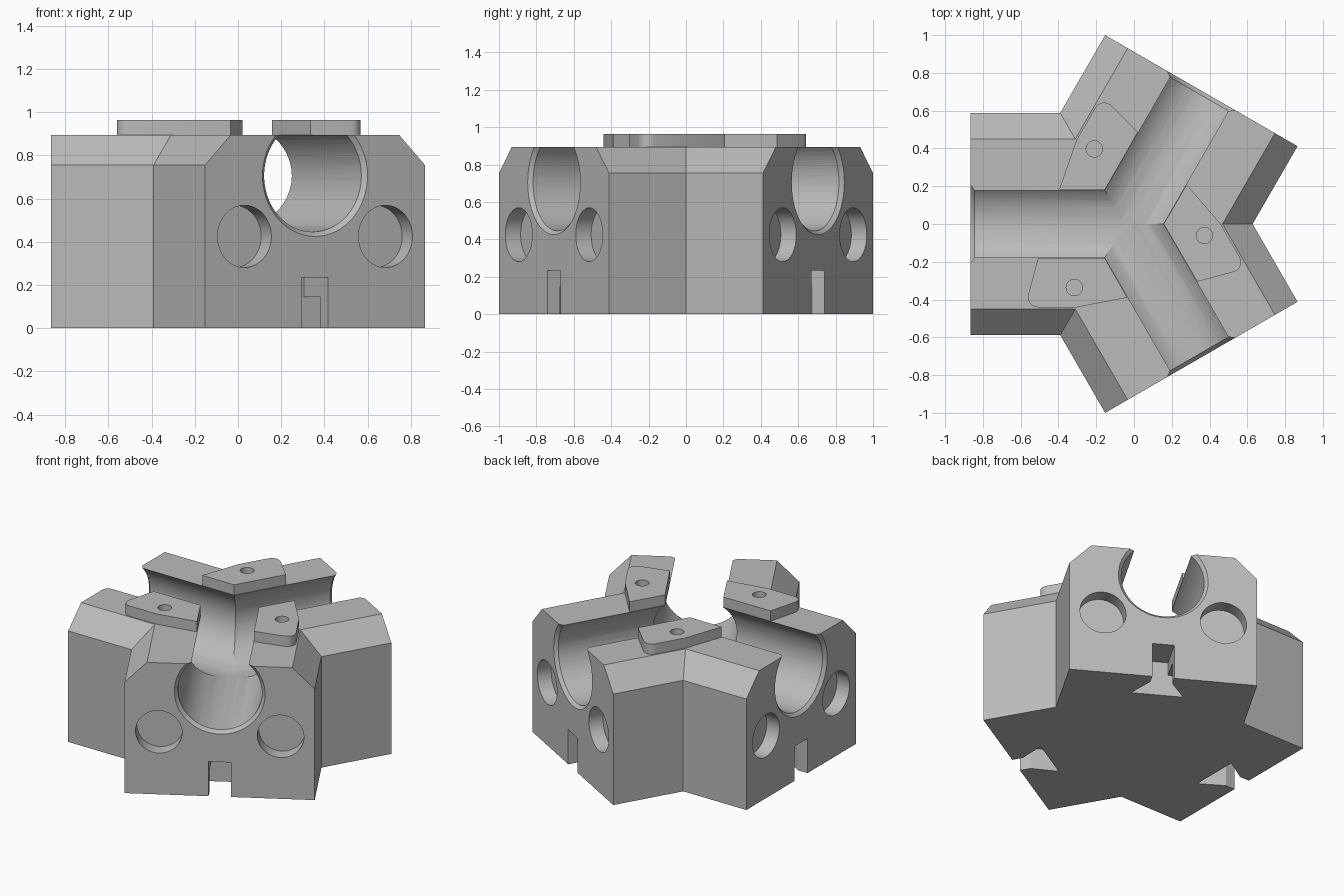
import bpy, bmesh, math
from mathutils import Matrix, Vector

cube = bpy.data.objects.get("Cube")
if cube:
    bpy.data.objects.remove(cube, do_unlink=True)

mat = bpy.data.materials.new("plain grey")
mat.use_nodes = True
GREY = (0.5, 0.5, 0.5, 1)
mat.diffuse_color = GREY
mat.node_tree.nodes["Principled BSDF"].inputs["Base Color"].default_value = GREY

CENTRE = Matrix.Translation((-0.051, 0, 0))
LENGTH, HALF, TOP = 0.815, 0.588, 0.895
ARMS = [math.radians(a) for a in (60, 180, 300)]


def turn(angle):
    return CENTRE @ Matrix.Rotation(angle, 4, 'Z')


def make(name, bm, matrix=Matrix()):
    bmesh.ops.recalc_face_normals(bm, faces=bm.faces)
    bm.transform(matrix)
    mesh = bpy.data.meshes.new(name)
    bm.to_mesh(mesh)
    bm.free()
    mesh.materials.append(mat)
    ob = bpy.data.objects.new(name, mesh)
    bpy.context.collection.objects.link(ob)
    return ob


def loft(rings):
    """Closed solid through matching rings of points."""
    bm = bmesh.new()
    loops = [[bm.verts.new(p) for p in ring] for ring in rings]
    n = len(loops[0])
    for a, b in zip(loops, loops[1:]):
        for i in range(n):
            j = (i + 1) % n
            bm.faces.new((a[i], a[j], b[j], b[i]))
    bm.faces.new(loops[0][::-1])
    bm.faces.new(loops[-1])
    return bm


def prism(points, z0, z1):
    return loft([[(x, y, z) for x, y in points] for z in (z0, z1)])


def rod(start, end, r1, r2=None):
    """Round bar or cone between two points."""
    start, end = Vector(start), Vector(end)
    axis = end - start
    bm = bmesh.new()
    bmesh.ops.create_cone(bm, cap_ends=True, segments=64, radius1=r1,
                          radius2=r1 if r2 is None else r2, depth=axis.length)
    bm.transform(Matrix.Translation((start + end) / 2)
                 @ axis.to_track_quat('Z', 'Y').to_matrix().to_4x4())
    return bm


def cut(ob, bm, matrix):
    cutter = make("cutter", bm, matrix)
    cutter.hide_render = True
    mod = ob.modifiers.new("cut", 'BOOLEAN')
    mod.operation, mod.solver, mod.object = 'DIFFERENCE', 'EXACT', cutter
    bpy.context.view_layer.objects.active = ob
    bpy.ops.object.modifier_apply(modifier=mod.name)
    bpy.data.objects.remove(cutter, do_unlink=True)


def smooth(ob):
    bpy.ops.object.select_all(action='DESELECT')
    ob.select_set(True)
    bpy.context.view_layer.objects.active = ob
    bpy.ops.object.shade_smooth_by_angle(angle=math.radians(20))


def outline(w, z):
    """Three-armed outline of half width w."""
    pts = []
    for a in ARMS:
        rot = Matrix.Rotation(a, 4, 'Z')
        pts += [rot @ Vector((LENGTH, -w, z)), rot @ Vector((LENGTH, w, z)),
                Matrix.Rotation(a + math.pi / 3, 4, 'Z')
                @ Vector((w / math.sin(math.pi / 3), 0, z))]
    return pts


# Three-armed body with bevelled upper sides
body = make("body", loft([outline(HALF, 0), outline(HALF, 0.755), outline(0.45, TOP)]), CENTRE)

BORE_Z, BORE_R, RIM = 0.706, 0.26, 0.021
OUT = LENGTH + 0.05

# Open channels meeting in the middle
for a in ARMS:
    cut(body, rod((-0.02, 0, BORE_Z), (OUT, 0, BORE_Z), BORE_R), turn(a))

for a in ARMS:
    m = turn(a)
    # Chamfered channel mouth
    cut(body, rod((LENGTH - 2 * RIM, 0, BORE_Z), (LENGTH + RIM, 0, BORE_Z),
                  BORE_R - RIM, BORE_R + 2 * RIM), m)
    # Round end pockets
    for side in (-1, 1):
        y = 0.377 * side
        cut(body, rod((LENGTH - 0.095, y, 0.425), (OUT, y, 0.425), 0.144), m)
    # Keyed slot with flared lower part
    back = LENGTH - 0.22
    cut(body, prism([(back, -0.069), (OUT, -0.069), (OUT, 0.069), (back, 0.069)],
                    -0.05, 0.235), m)
    front = LENGTH - 0.06
    cut(body, prism([(back, -0.163), (front, -0.063), (front, 0.063), (back, 0.163)],
                    -0.05, 0.145), m)
    # Round pocket underneath
    cut(body, rod((0.315, 0, -0.05), (0.315, 0, 0.21), 0.19), m)
smooth(body)

# Raised plates at the inner corners
PLATE = [(0.208, 0), (0.386, -0.305), (0.646, -0.236), (0.51, 0), (0.33, 0.208)]
for i, a in enumerate(ARMS):
    bm = prism(PLATE, TOP, 0.965)
    corner = Vector(PLATE[2])
    edge = [e for e in bm.edges if all((v.co.xy - corner).length < 0.01 for v in e.verts)]
    bmesh.ops.bevel(bm, geom=edge, offset=0.075, segments=8, profile=0.5, affect='EDGES')
    m = turn(a + math.pi / 3)
    plate = make("corner_plate_%d" % (i + 1), bm, m)
    cut(plate, rod((0.424, -0.061, TOP + 0.005), (0.424, -0.061, 1.1), 0.043), m)
    smooth(plate)
